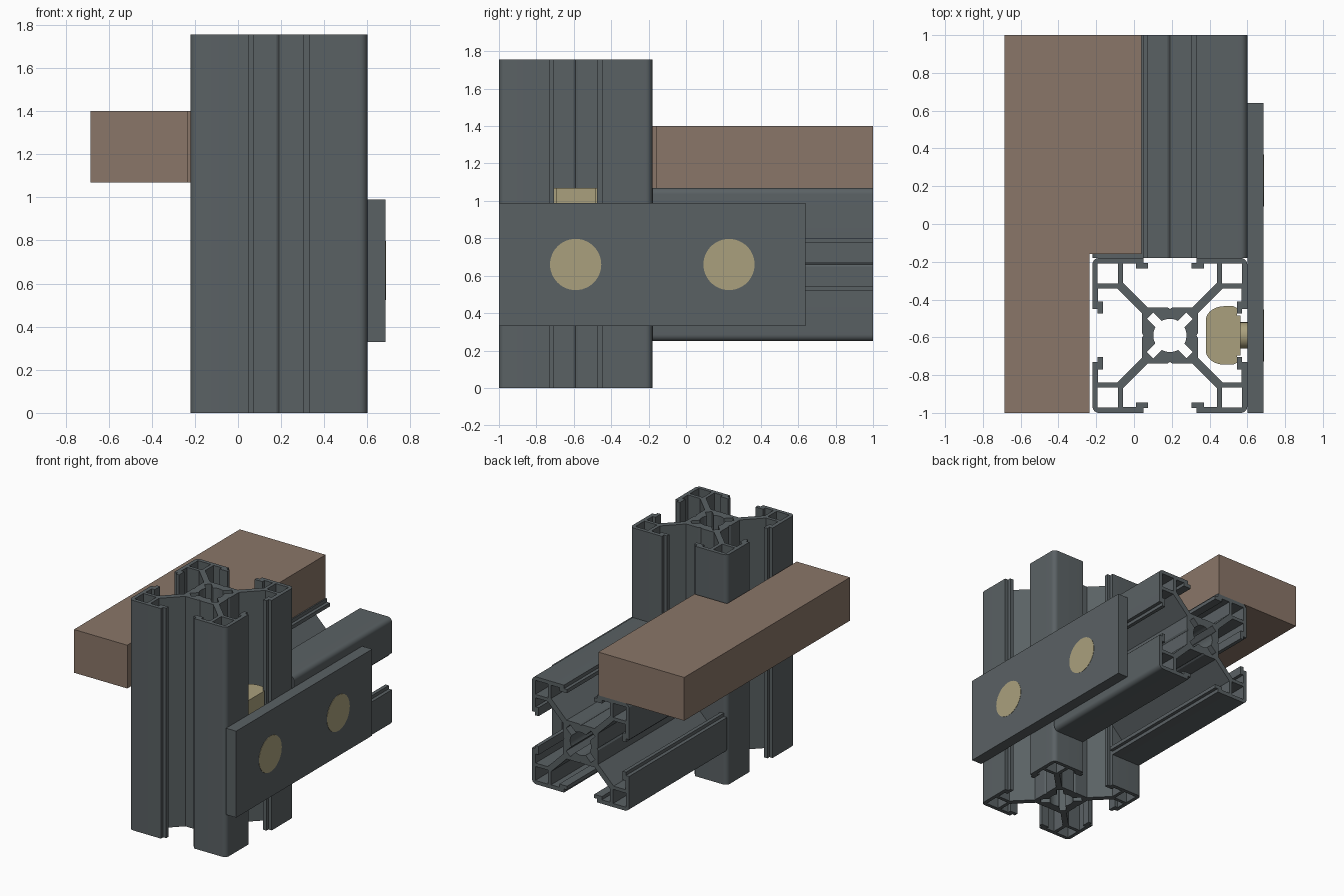
import bpy, bmesh, math
from mathutils import Matrix, Vector

if "Cube" in bpy.data.objects:
    bpy.data.objects.remove(bpy.data.objects["Cube"])


def material(name, rgb):
    m = bpy.data.materials.new(name)
    m.diffuse_color = (*rgb, 1)
    m.use_nodes = True
    m.node_tree.nodes["Principled BSDF"].inputs["Base Color"].default_value = m.diffuse_color
    return m


GREY = material("slate grey", (0.102, 0.120, 0.127))
WOOD = material("brown wood", (0.254, 0.181, 0.138))
BRASS = material("pale brass", (0.402, 0.352, 0.205))


def prism(name, loops, height, mat, matrix=Matrix(), smooth=False):
    """Fill closed 2D loops (first outer, rest holes) and extrude along local z."""
    bm = bmesh.new()
    edges = []
    for pts in loops:
        vs = [bm.verts.new((x, y, 0)) for x, y in pts]
        edges += [bm.edges.new((vs[i - 1], vs[i])) for i in range(len(vs))]
    bmesh.ops.triangle_fill(bm, edges=edges, use_beauty=True, use_dissolve=False)
    ext = bmesh.ops.extrude_face_region(bm, geom=bm.faces[:], use_keep_orig=True)
    top = [v for v in ext["geom"] if isinstance(v, bmesh.types.BMVert)]
    bmesh.ops.translate(bm, vec=(0, 0, height), verts=top)
    bmesh.ops.recalc_face_normals(bm, faces=bm.faces[:])
    bm.transform(matrix)
    me = bpy.data.meshes.new(name)
    bm.to_mesh(me)
    bm.free()
    me.materials.append(mat)
    ob = bpy.data.objects.new(name, me)
    bpy.context.collection.objects.link(ob)
    if smooth:
        bpy.ops.object.select_all(action='DESELECT')
        bpy.context.view_layer.objects.active = ob
        ob.select_set(True)
        bpy.ops.object.shade_smooth_by_angle(angle=math.radians(30))
    return ob


def turn(p, k):
    for _ in range(k):
        p = (-p[1], p[0])
    return p


def circle(r, n=48):
    return [(r * math.cos(2 * math.pi * i / n), r * math.sin(2 * math.pi * i / n)) for i in range(n)]


def slot_profile():
    # one eighth of the outline, from the +x axis to the rounded corner
    half = [(.148, .012), (.148, .118), (.279, .249), (.38, .249), (.38, .18),
            (.355, .18), (.355, .115), (.383, .115), (.383, .14), (.41, .14)]
    r = .035
    corner = [(.41 - r + r * math.cos(a), .41 - r + r * math.sin(a))
              for a in (math.pi / 2 * i / 8 for i in range(9))]
    quarter = [(.14, 0)] + half + corner + [(y, x) for x, y in reversed(half)]
    outer = [turn(p, k) for k in range(4) for p in quarter]
    # core bore with four diagonal slots
    rb, hw, ro = .088, .024, .148
    a0 = math.pi / 4 - math.asin(hw / rb)
    bore = [(rb * math.cos(a), rb * math.sin(a)) for a in (-a0 + 2 * a0 * i / 8 for i in range(9))]
    s = math.sqrt(.5)
    bore += [((ro + hw) * s, (ro - hw) * s), ((ro - hw) * s, (ro + hw) * s)]
    loops = [outer, [turn(p, k) for k in range(4) for p in bore]]
    # square corner holes
    a, b = .275, .382
    sq = [(a, a), (b, a), (b, b), (a, b)]
    loops += [[turn(p, k) for p in sq] for k in range(4)]
    return loops


# slotted post and beam
CX, PY, BZ, BY = .19, -.59, .66, .23
profile = slot_profile()
along_y = Matrix.Rotation(math.radians(-90), 4, 'X')
along_x = Matrix.Rotation(math.radians(90), 4, 'Y')
prism("vertical_post", profile, 1.755, GREY, Matrix.Translation((CX, PY, 0)), True)
prism("horizontal_beam", profile, 1.18, GREY, Matrix.Translation((CX, -.18, BZ)) @ along_y, True)

# side plate
prism("joining_plate", [[(-1, .33), (.64, .33), (.64, .99), (-1, .99)]], .085, GREY,
      Matrix(((0, 0, 1, .6), (1, 0, 0, 0), (0, 1, 0, 0), (0, 0, 0, 1))))

# notched wooden board around the post
prism("notched_board", [[(-.685, -1), (-.235, -1), (-.235, -.16), (.04, -.16), (.04, 1), (-.685, 1)]],
      .33, WOOD, Matrix.Translation((0, 0, 1.07)))

# slot nuts: rounded back, flat front, narrow neck
side = [(.38 + .1 * (1 - math.cos(a)), .08 + .075 * math.sin(a))
        for a in (math.pi / 2 * i / 8 for i in range(9))]
side += [(.525, .155), (.545, .145), (.545, .105), (.565, .105)]
nut = [(x - CX, y) for x, y in side] + [(x - CX, -y) for x, y in reversed(side)]
prism("post_nut", [nut], .55, BRASS, Matrix.Translation((CX, PY, .52)), True)
prism("beam_nut", [nut], .55, BRASS, Matrix.Translation((CX, -.18, BZ)) @ along_y, True)

# bolts: shank through the plate with a flush head
for label, y in (("post", PY), ("beam", BY)):
    prism(label + "_bolt_shank", [circle(.07)], .12, BRASS,
          Matrix.Translation((.56, y, BZ)) @ along_x, True)
    prism(label + "_bolt_head", [circle(.137)], .007, BRASS,
          Matrix.Translation((.68, y, BZ)) @ along_x, True)
